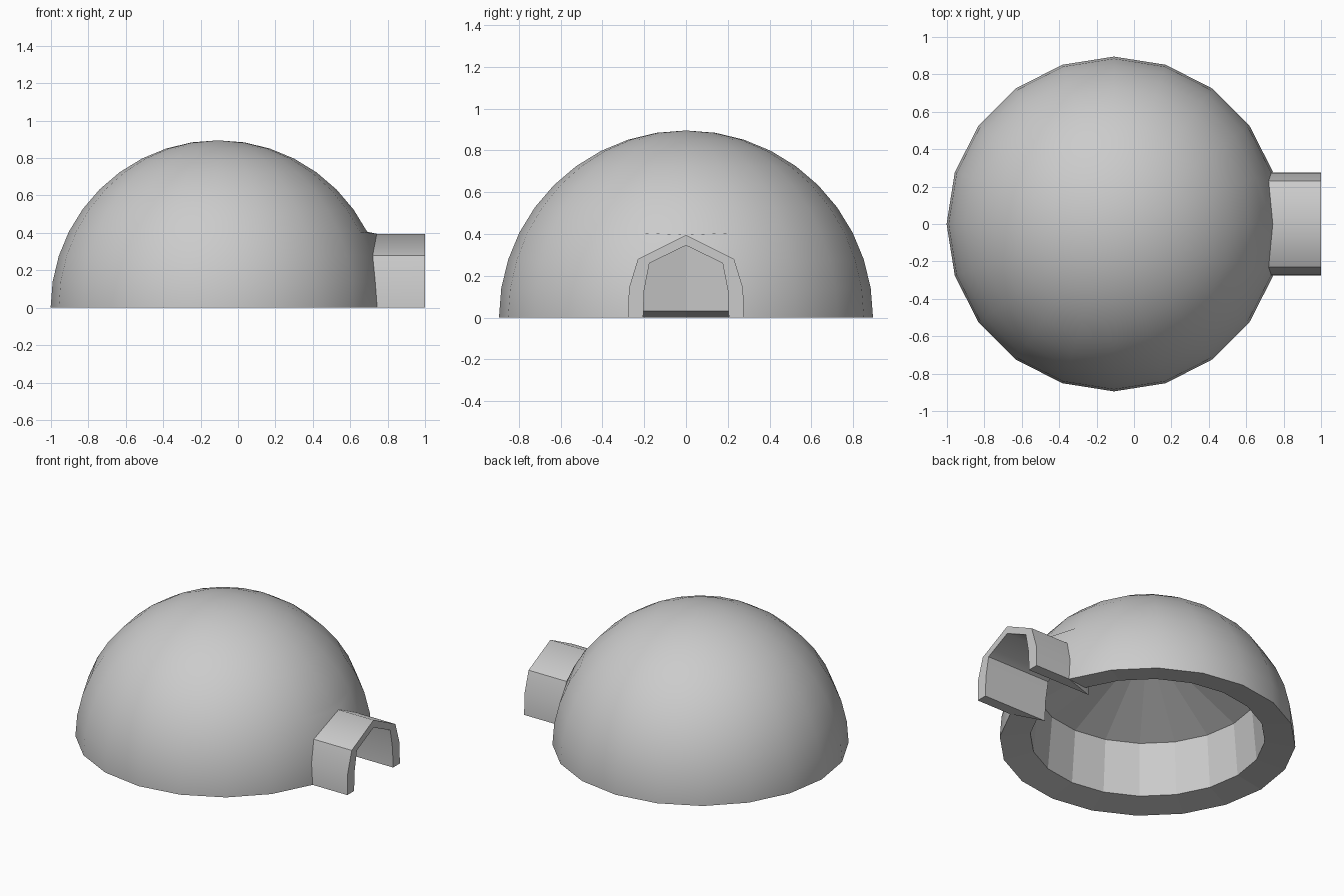
import bpy, bmesh
from math import sin, cos, radians
from mathutils import Vector

if "Cube" in bpy.data.objects:
    bpy.data.objects.remove(bpy.data.objects["Cube"])

CX, R, SEG = -0.107, 0.895, 10          # dome centre, radius, segments per half
bm = bmesh.new()


def face(*pts, smooth=False):
    """Add a face, dropping repeated points (at the poles)."""
    uniq = []
    for p in pts:
        if not any(max(abs(a - b) for a, b in zip(p, q)) < 1e-5 for q in uniq):
            uniq.append(p)
    bm.faces.new([bm.verts.new(p) for p in uniq]).smooth = smooth


def polar(r, z, a):
    t = radians(18 * a)
    return (CX + r * cos(t), r * sin(t) if 0 < a < SEG else 0.0, z)


def outer(a, e):
    t = radians(9 * e)
    return polar(R * cos(t) if e < 10 else 0.0, R * sin(t), a)


INNER = [(0.71, 0.03), (0.68, 0.38), (0.0, 0.70)]


def inner(a, i):
    return polar(*INNER[i], a)


# Half of the dome: outer shell, inner shell and sloping bottom rim,
# leaving the doorway open on +x
for a in range(SEG):
    for e in range(10):
        if a or e > 2:
            face(outer(a, e), outer(a + 1, e), outer(a + 1, e + 1),
                 outer(a, e + 1), smooth=True)
    for i in range(len(INNER) - 1):
        if a or i:
            face(inner(a, i), inner(a, i + 1), inner(a + 1, i + 1), inner(a + 1, i))
    if a:
        face(outer(a, 0), inner(a, 0), inner(a + 1, 0), outer(a + 1, 0))

# Half of the entrance tunnel: outer skin, inner skin and front end
t_start = [outer(1, 0), outer(1, 1), (0.72, 0.23, 0.28), (0.742, 0, 0.395)]
t_end = [(1, y, z) for x, y, z in t_start]
p_end = [(1, 0.205, 0), (1, 0.2, 0.13), (1, 0.175, 0.26), (1, 0, 0.345)]
p_start = [(0.53, y, z) for x, y, z in p_end]
for k in range(3):
    face(t_start[k], t_end[k], t_end[k + 1], t_start[k + 1], smooth=True)
    face(p_start[k], p_start[k + 1], p_end[k + 1], p_end[k], smooth=True)
    face(t_end[k], p_end[k], p_end[k + 1], t_end[k + 1])

# Flare joining tunnel to outer shell
face(t_start[1], outer(1, 2), t_start[2], smooth=True)
face(outer(1, 2), outer(1, 3), t_start[2], smooth=True)
face(outer(1, 3), t_start[3], t_start[2], smooth=True)
face(outer(1, 3), outer(0, 3), t_start[3], smooth=True)

# Doorway edge joining passage to inner shell, and underside of tunnel wall
b, u, uc = inner(1, 0), inner(1, 1), inner(0, 1)
face(b, p_start[0], p_start[1])
face(b, p_start[1], u)
face(u, p_start[1], p_start[2])
face(u, p_start[2], p_start[3])
face(u, p_start[3], uc)
face(t_start[0], t_end[0], p_end[0], p_start[0])
face(t_start[0], p_start[0], b)

# Mirror to the other side and weld
bmesh.ops.remove_doubles(bm, verts=bm.verts[:], dist=1e-4)
bmesh.ops.mirror(bm, geom=bm.verts[:] + bm.edges[:] + bm.faces[:],
                 axis='Y', merge_dist=1e-4)
bmesh.ops.remove_doubles(bm, verts=bm.verts[:], dist=1e-4)
bmesh.ops.recalc_face_normals(bm, faces=bm.faces[:])

# Sharp creases: tunnel shoulders and the seam where the tunnel meets the dome
for edge in bm.edges:
    p, q = (v.co for v in edge.verts)
    shoulder = max(p.x, q.x) > 0.99 and 0.17 < abs(p.y) < 0.24 and p.z > 0.25
    seam = all(any((abs(c.x - s[0]) + abs(abs(c.y) - s[1]) + abs(c.z - s[2])) < 1e-3
                   for s in t_start) for c in (p, q))
    if shoulder or seam:
        edge.smooth = False

mesh = bpy.data.meshes.new("snow_dome_shelter")
bm.to_mesh(mesh)
bm.free()

# Round shading over the dome and flare
normals = [n.vector.copy() for n in mesh.corner_normals]
for poly in mesh.polygons:
    if poly.use_smooth and all(mesh.vertices[v].co.x < 0.9 for v in poly.vertices):
        for li in poly.loop_indices:
            co = mesh.vertices[mesh.loops[li].vertex_index].co
            normals[li] = (co - Vector((CX, 0, 0))).normalized()
mesh.normals_split_custom_set(normals)

obj = bpy.data.objects.new("snow_dome_shelter", mesh)
bpy.context.collection.objects.link(obj)
